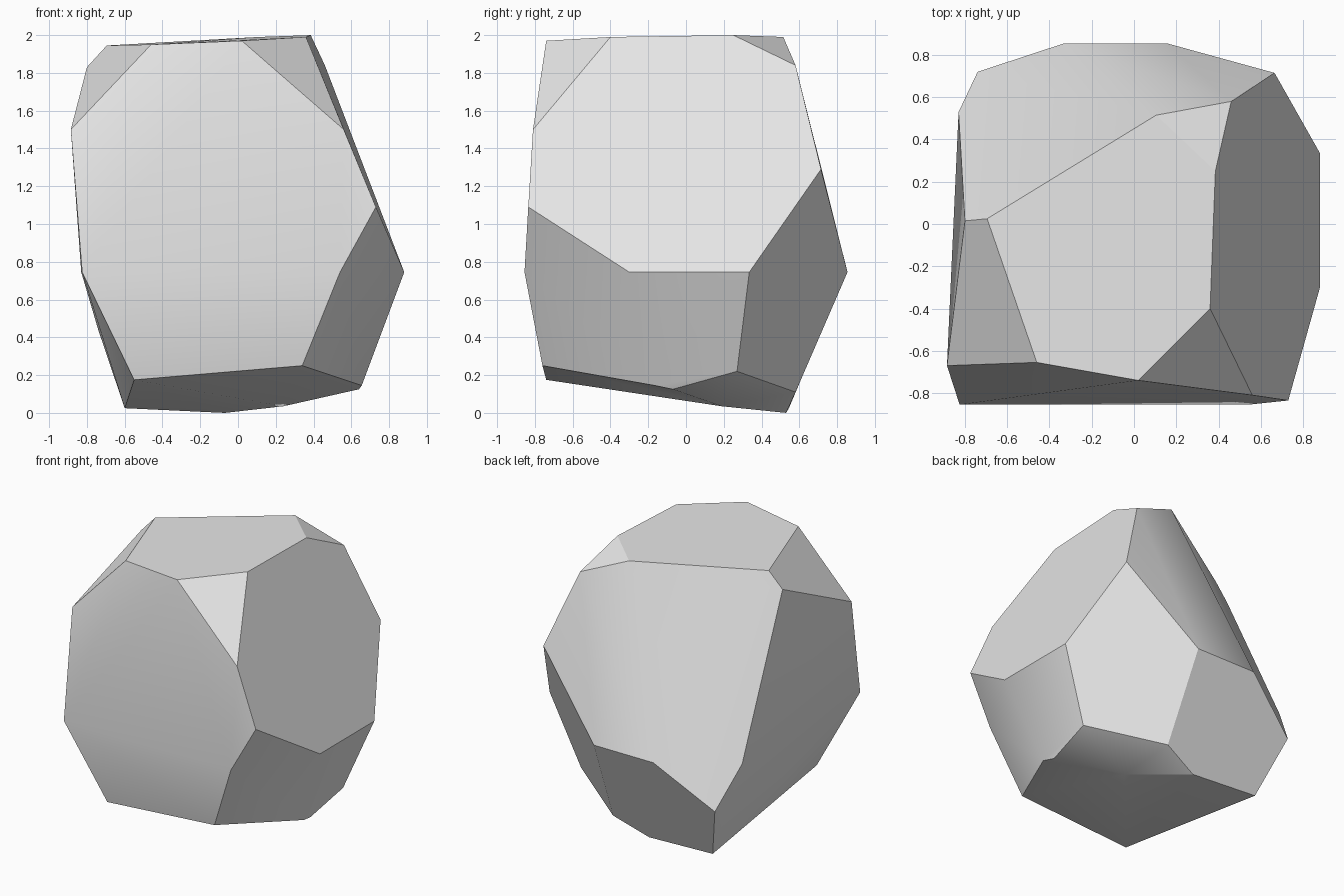
import bpy
import bmesh
from math import radians

# Remove the default cube only
default_cube = bpy.data.objects.get("Cube")
if default_cube:
    bpy.data.objects.remove(default_cube, do_unlink=True)


def make_material(name, colour):
    """One flat colour, shown in the viewport and in a render."""
    material = bpy.data.materials.new(name)
    material.use_nodes = True
    material.diffuse_color = colour
    shader = material.node_tree.nodes["Principled BSDF"]
    shader.inputs["Base Color"].default_value = colour
    return material


def make_boulder(name, corner_groups, material):
    """Wrap the corners in a convex skin and merge the coplanar facets."""
    bm = bmesh.new()
    for corners in corner_groups:
        for corner in corners:
            bm.verts.new(corner)
    hull = bmesh.ops.convex_hull(bm, input=bm.verts[:])
    unused = [v for v in hull["geom_interior"] if isinstance(v, bmesh.types.BMVert)]
    bmesh.ops.delete(bm, geom=unused, context="VERTS")
    bmesh.ops.dissolve_limit(bm, angle_limit=radians(4),
                             verts=bm.verts[:], edges=bm.edges[:])
    bmesh.ops.recalc_face_normals(bm, faces=bm.faces[:])
    mesh = bpy.data.meshes.new(name)
    bm.to_mesh(mesh)
    bm.free()
    mesh.materials.append(material)
    boulder = bpy.data.objects.new(name, mesh)
    bpy.context.collection.objects.link(boulder)
    return boulder


# Rim of the nearly level top facet
crown = [(.385, .25, 2), (.36, -.4, 1.99), (.02, -.74, 1.97), (-.46, -.655, 1.95),
         (-.695, .025, 1.945), (-.29, .285, 1.967), (.105, .515, 1.99)]

# Chipped corners below the crown
shoulder = [(.46, .58, 1.84), (-.8, .015, 1.83), (-.885, -.67, 1.5),
            (.56, -.81, 1.5), (.665, .715, 1.29), (-.835, .31, 1.13),
            (.73, -.835, 1.09)]

# Widest level ring, as plan positions
waist_height = .745
waist_plan = [(.54, -.855), (.88, -.3), (.88, .335), (.155, .855),
              (-.33, .855), (-.83, .53), (-.825, -.855)]
waist = [(x, y, waist_height) for x, y in waist_plan]

# Tapered underside
foot = [(-.74, .72, .44), (.34, -.76, .25), (.67, .27, .22), (-.55, -.74, .175),
        (.655, -.165, .145), (.64, -.07, .125), (.19, .58, .11),
        (.24, .19, .035), (-.6, .545, .025), (-.07, .53, 0)]

stone = make_material("pale grey stone", (.8, .8, .8, 1))
boulder = make_boulder("boulder", [crown, shoulder, waist, foot], stone)

# Soft folds inside each broad facet, crisp edges between facets
bpy.ops.object.select_all(action="DESELECT")
boulder.select_set(True)
bpy.context.view_layer.objects.active = boulder
bpy.ops.object.shade_smooth_by_angle(angle=radians(30))
